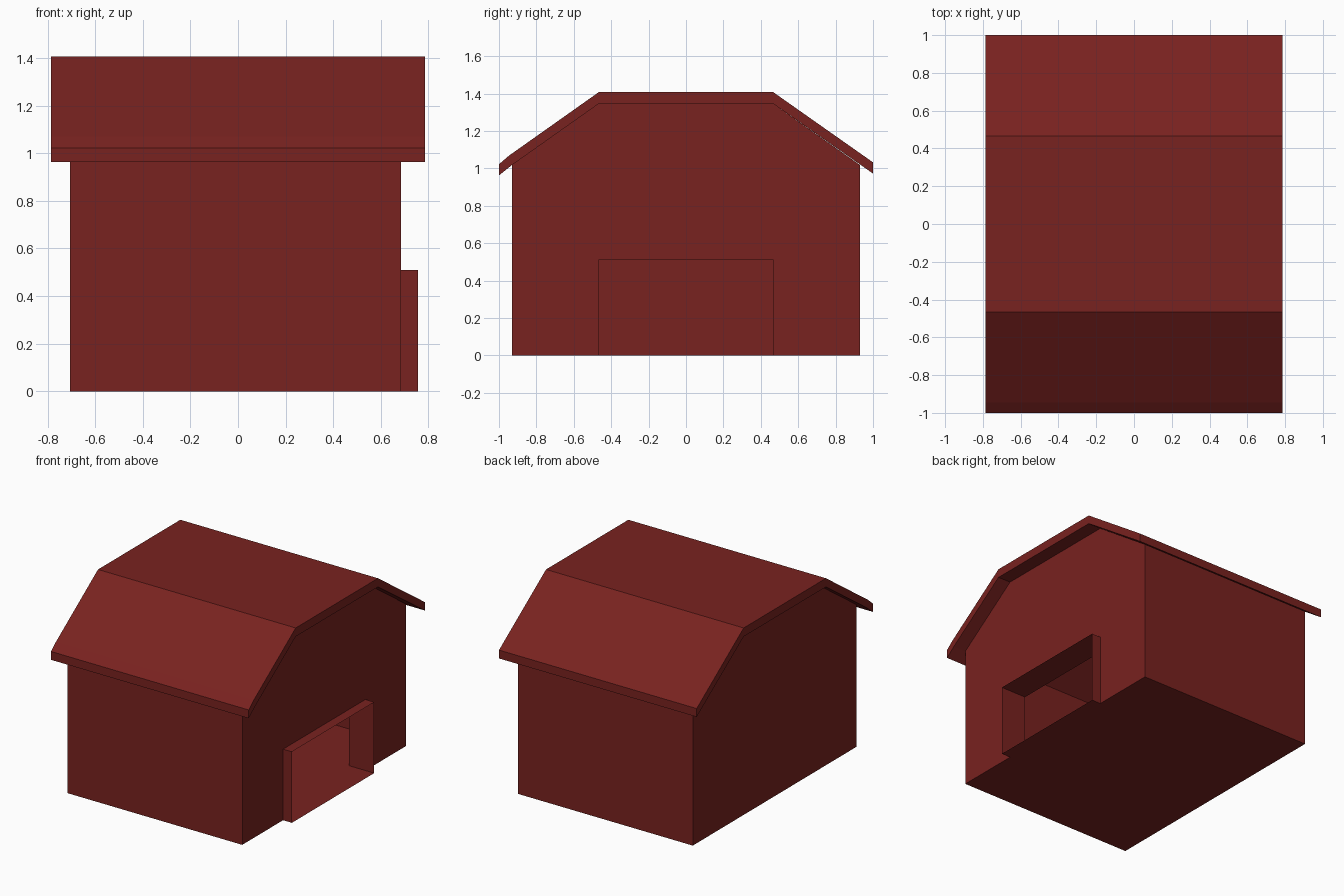
import bpy

if "Cube" in bpy.data.objects:
    bpy.data.objects.remove(bpy.data.objects["Cube"])

red = bpy.data.materials.new("barn_red")
red.diffuse_color = (0.19, 0.016, 0.014, 1)
red.use_nodes = True
red.node_tree.nodes["Principled BSDF"].inputs["Base Color"].default_value = red.diffuse_color


def make(name, verts, faces):
    me = bpy.data.meshes.new(name)
    me.from_pydata(verts, [], faces)
    me.materials.append(red)
    ob = bpy.data.objects.new(name, me)
    bpy.context.collection.objects.link(ob)
    return ob


def at_x(profile, x):
    return [(x, y, z) for y, z in profile]


def tube(name, profile, x0, x1, caps=False):
    """Sweep a closed (y, z) profile along x."""
    n = len(profile)
    faces = [(i, i + n, (i + 1) % n + n, (i + 1) % n) for i in range(n)]
    if caps:
        faces += [tuple(range(n)), tuple(range(2 * n - 1, n - 1, -1))]
    return make(name, at_x(profile, x0) + at_x(profile, x1), faces)


X0, X1 = -0.705, 0.685      # end walls
W, D, H = 0.93, 0.467, 0.51  # half width, half door width, door height
gable = [(W, 0), (W, 1.018), (D, 1.345), (-D, 1.345), (-W, 1.018), (-W, 0)]
door = [(-D, 0), (-D, H), (D, H), (D, 0)]

# Thin-shell walls: floor and two long sides
make("floor", [(X0, -W, 0), (X0, W, 0), (X1, W, 0), (X1, -W, 0)], [(0, 1, 2, 3)])
for name, s in (("front_wall", -1), ("back_wall", 1)):
    make(name, [(X0, s * W, 0), (X1, s * W, 0), (X1, s * W, 1.018), (X0, s * W, 1.018)],
         [(0, 1, 2, 3)[::-s]])

# Gable ends, the right one notched by the doorway
make("left_gable", at_x(gable, X0), [tuple(range(6))])
make("right_gable", at_x(gable + door, X1), [tuple(range(9, -1, -1))])

# Open doorway sleeve running through the right gable
tube("doorway_sleeve", door, 0.555, 0.755)

# Gambrel roof slab
roof = [(1, 0.972), (1, 1.032), (D, 1.407), (-D, 1.407), (-0.945, 1.069),
        (-1, 1.022), (-1, 0.962), (-W, 1.018), (-D, 1.345), (D, 1.345)]
tube("roof", roof, -0.785, 0.785, caps=True)
